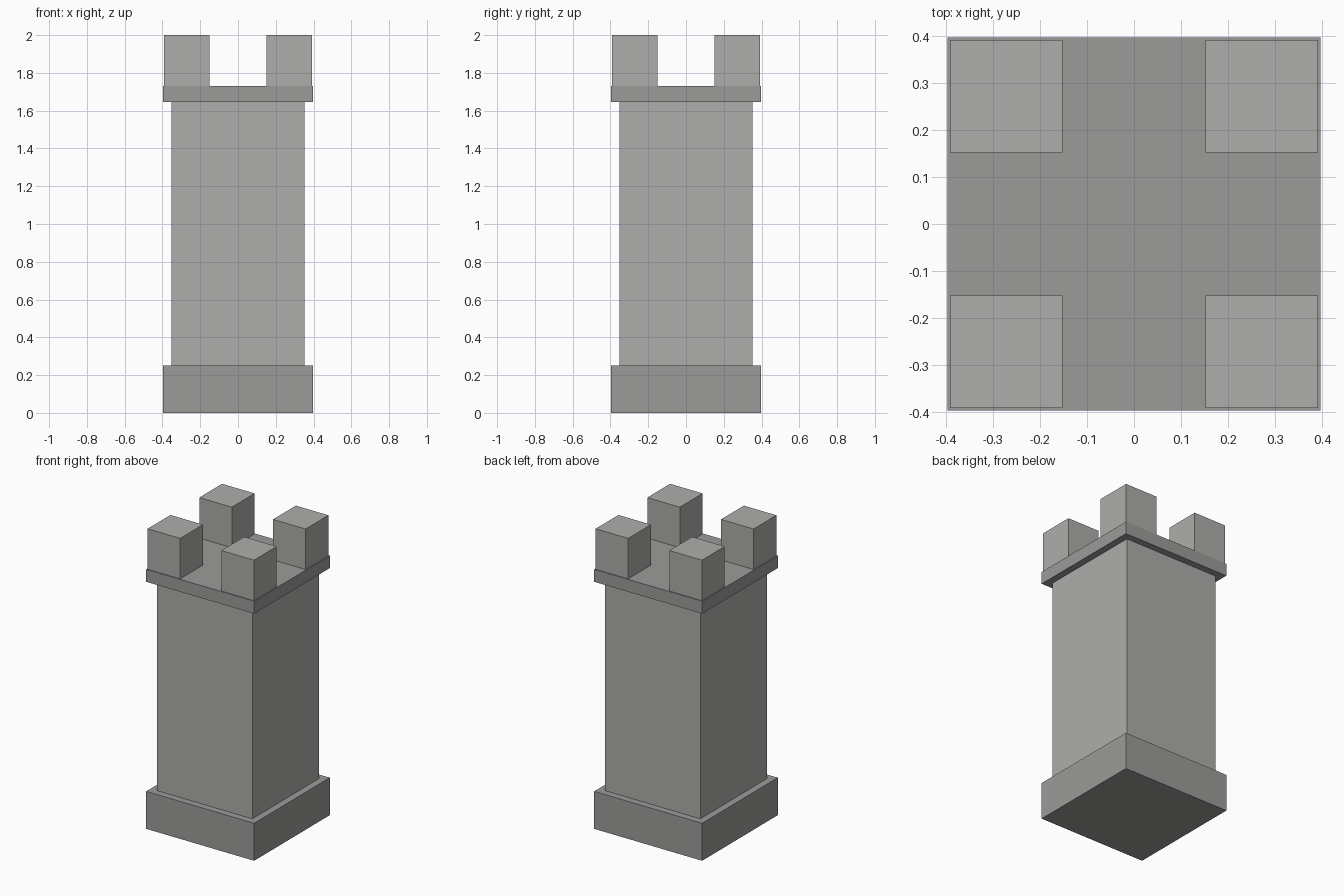
import bpy
import bmesh
from mathutils import Matrix

if "Cube" in bpy.data.objects:
    bpy.data.objects.remove(bpy.data.objects["Cube"])


def block(name, half, z0, z1, x=0.0, y=0.0):
    """Square block with the given half width, spanning z0 to z1."""
    bm = bmesh.new()
    bmesh.ops.create_cube(
        bm, size=1.0,
        matrix=Matrix.Diagonal((2 * half, 2 * half, z1 - z0, 1.0)))
    mesh = bpy.data.meshes.new(name)
    bm.to_mesh(mesh)
    bm.free()
    obj = bpy.data.objects.new(name, mesh)
    obj.location = (x, y, (z0 + z1) / 2)
    bpy.context.collection.objects.link(obj)
    # Slight tone difference between trim and masonry
    trim = name in ("tower_base", "parapet_slab")
    mesh.materials.append(dark_stone if trim else light_stone)
    return obj


def stone(name, value):
    mat = bpy.data.materials.new(name)
    mat.diffuse_color = (value, value, value * 0.97, 1.0)
    mat.use_nodes = True
    mat.node_tree.nodes["Principled BSDF"].inputs["Base Color"].default_value = mat.diffuse_color
    return mat


light_stone = stone("light_stone", 0.42)
dark_stone = stone("dark_stone", 0.33)

# Plinth, shaft and overhanging slab
block("tower_base", 0.398, 0.0, 0.25)
block("tower_shaft", 0.352, 0.25, 1.647)
block("parapet_slab", 0.398, 1.647, 1.73)

# One battlement block on each corner
for side_x, label_x in ((-1, "left"), (1, "right")):
    for side_y, label_y in ((-1, "front"), (1, "back")):
        block(f"battlement_{label_y}_{label_x}", 0.12, 1.73, 2.0,
              side_x * 0.272, side_y * 0.272)
